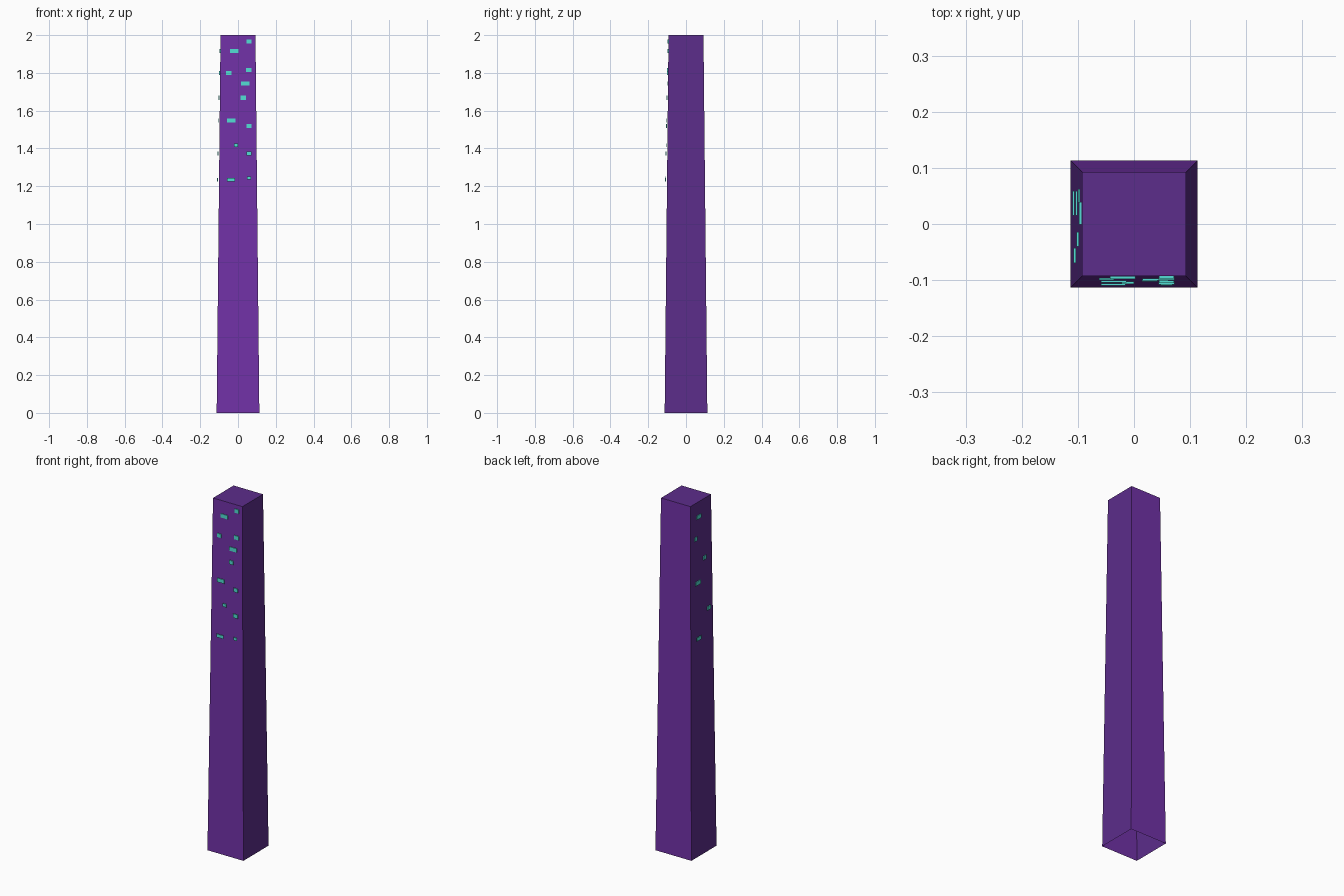
import bpy, bmesh

if "Cube" in bpy.data.objects:
    bpy.data.objects.remove(bpy.data.objects["Cube"])


def material(name, rgb):
    m = bpy.data.materials.new(name)
    m.diffuse_color = (*rgb, 1)
    m.use_nodes = True
    m.node_tree.nodes["Principled BSDF"].inputs["Base Color"].default_value = m.diffuse_color
    return m


def make_object(name, bm, *mats):
    bmesh.ops.recalc_face_normals(bm, faces=bm.faces)
    mesh = bpy.data.meshes.new(name)
    for m in mats:
        mesh.materials.append(m)
    bm.to_mesh(mesh)
    bm.free()
    ob = bpy.data.objects.new(name, mesh)
    bpy.context.collection.objects.link(ob)
    return ob


BASE, TOP, HEIGHT = 0.113, 0.0925, 2.0
PANE = 0.004
bright = material("bright purple", (0.168, 0.032, 0.392))
dark = material("dark purple", (0.107, 0.026, 0.258))
teal = material("window teal", (0.085, 0.74, 0.66))

# Tapered shaft, open underneath; front and back are the brighter purple
bm = bmesh.new()
bmesh.ops.create_cube(bm, size=1)
for f in bm.faces:
    f.material_index = 0 if abs(f.calc_center_median().y) > 0.4 else 1
for v in bm.verts:
    up = v.co.z > 0
    half = TOP if up else BASE
    v.co = (v.co.x * 2 * half, v.co.y * 2 * half, HEIGHT if up else 0)
floor = [f for f in bm.faces if all(v.co.z < 0.001 for v in f.verts)]
bmesh.ops.delete(bm, geom=floor, context='FACES_ONLY')
make_object("tower_shaft", bm, bright, dark)


# Lit windows, thin panes: (position along wall, height, width, pane height)
def windows(name, panes, on_left):
    bm = bmesh.new()
    for u, z, w, h in panes:
        mid = 0.0945 + 0.0175 * (HEIGHT - z)
        for v in bmesh.ops.create_cube(bm, size=1)["verts"]:
            a, d = u + v.co.x * w, -mid + v.co.y * PANE
            zz = z + v.co.z * h
            v.co = (d, a, zz) if on_left else (a, d, zz)
    make_object(name, bm, teal)


windows("front_windows", [
    (0.058, 1.966, 0.027, 0.022), (-0.020, 1.916, 0.045, 0.022),
    (0.058, 1.816, 0.029, 0.022), (-0.049, 1.800, 0.027, 0.022),
    (0.038, 1.744, 0.045, 0.022), (0.028, 1.668, 0.027, 0.022),
    (-0.036, 1.548, 0.045, 0.022), (0.058, 1.519, 0.027, 0.022),
    (-0.011, 1.416, 0.022, 0.018), (0.058, 1.373, 0.028, 0.022),
    (-0.037, 1.234, 0.043, 0.018), (0.058, 1.244, 0.022, 0.016)], False)

windows("left_windows", [
    (0.019, 1.916, 0.040, 0.022), (0.050, 1.800, 0.024, 0.022),
    (-0.027, 1.668, 0.026, 0.022), (0.037, 1.548, 0.044, 0.022),
    (-0.056, 1.373, 0.027, 0.022), (0.037, 1.234, 0.043, 0.020)], True)
